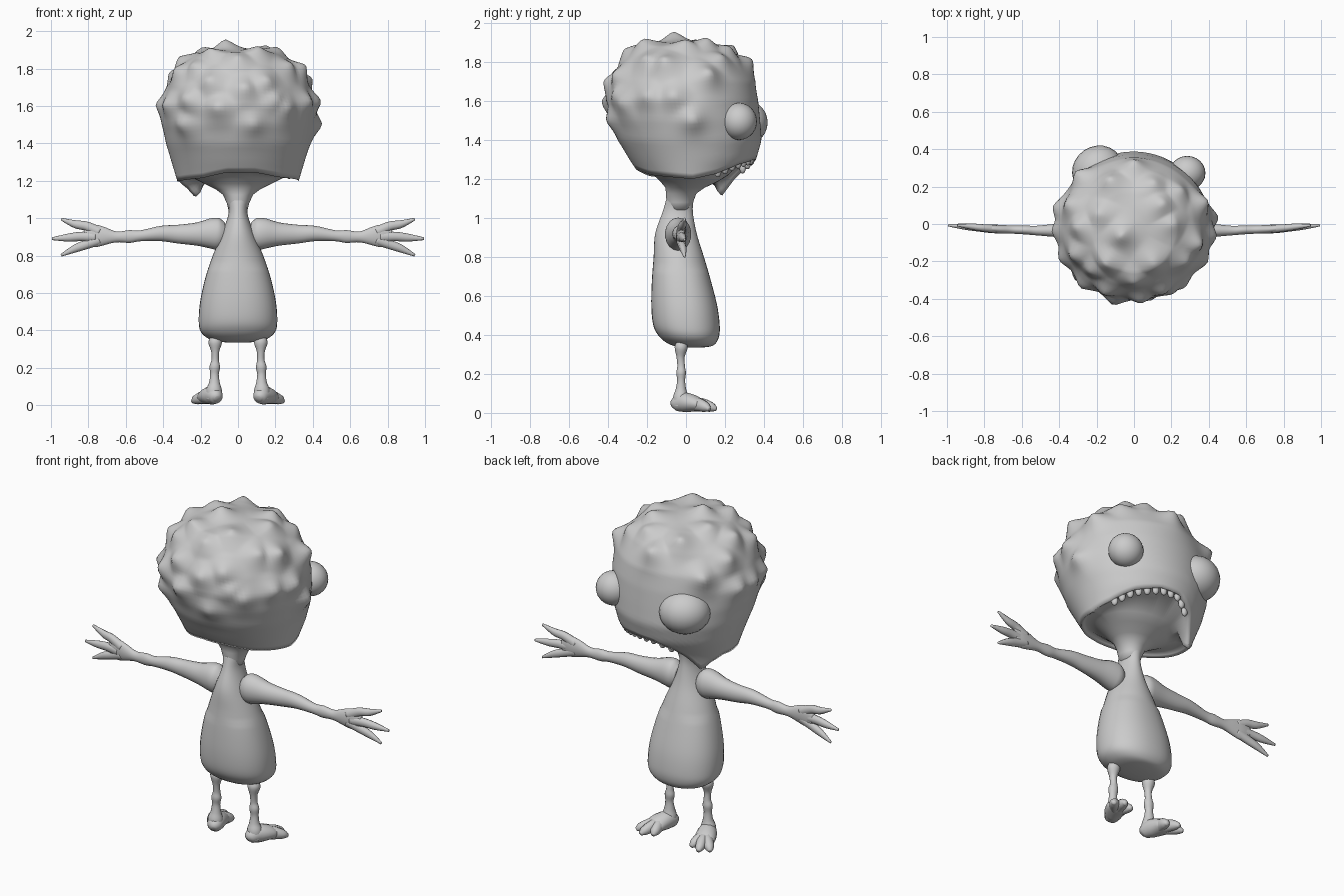
import bpy, bmesh, math, random
from mathutils import Vector

if "Cube" in bpy.data.objects:
    bpy.data.objects.remove(bpy.data.objects["Cube"])

random.seed(7)
grey = bpy.data.materials.new("plain grey")
grey.diffuse_color = (0.6, 0.6, 0.6, 1)
grey.use_nodes = True
grey.node_tree.nodes["Principled BSDF"].inputs["Base Color"].default_value = grey.diffuse_color


def finish(name, bm):
    bmesh.ops.recalc_face_normals(bm, faces=bm.faces)
    me = bpy.data.meshes.new(name)
    bm.to_mesh(me)
    bm.free()
    me.materials.append(grey)
    for p in me.polygons:
        p.use_smooth = True
    ob = bpy.data.objects.new(name, me)
    bpy.context.collection.objects.link(ob)
    return ob


def loft(name, rings):
    """Skin a list of equal-length point rings and close both ends."""
    bm = bmesh.new()
    vs = [[bm.verts.new(p) for p in r] for r in rings]
    n = len(vs[0])
    for a, b in zip(vs, vs[1:]):
        for i in range(n):
            bm.faces.new((a[i], a[(i + 1) % n], b[(i + 1) % n], b[i]))
    for r in (vs[0], vs[-1]):
        c = bm.verts.new(sum((v.co for v in r), Vector()) / n)
        for i in range(n):
            bm.faces.new((r[i], r[(i + 1) % n], c))
    return finish(name, bm)


def spline(keys, sub=5):
    """Catmull-Rom through tuples of any width."""
    k = [keys[0]] + list(keys) + [keys[-1]]
    out = []
    for i in range(1, len(k) - 2):
        for s in range(sub):
            t = s / sub
            out.append([0.5 * (2 * b + (c - a) * t + (2 * a - 5 * b + 4 * c - d) * t * t
                               + (3 * b - a - 3 * c + d) * t ** 3)
                        for a, b, c, d in zip(*k[i - 1:i + 3])])
    return out + [list(keys[-1])]


def tube(name, keys, ref, segs=14, mirror=1):
    """keys: x, y, z, radius along ref, radius across ref."""
    st = spline(keys)
    pts = [Vector(s[:3]) for s in st]
    rings = []
    for i, s in enumerate(st):
        t = (pts[min(i + 1, len(pts) - 1)] - pts[max(i - 1, 0)]).normalized()
        u = (Vector(ref) - t * t.dot(Vector(ref))).normalized()
        w = t.cross(u)
        ring = []
        for j in range(segs):
            a = 2 * math.pi * j / segs
            p = pts[i] + u * max(s[3], .002) * math.cos(a) + w * max(s[4], .002) * math.sin(a)
            ring.append((p.x * mirror, p.y, p.z))
        rings.append(ring)
    return loft(name, rings)


def table(rows, x):
    """Linear lookup in rows of (key, value, ...)."""
    for a, b in zip(rows, rows[1:]):
        if x <= b[0]:
            t = max(0, (x - a[0]) / (b[0] - a[0]))
            return [p + (q - p) * t for p, q in zip(a[1:], b[1:])]
    return rows[-1][1:]


# Head shell: half width, back and front reach against depth below the crown
TOP = 1.905
shape = [(0, 0, 0, 0), (.025, .22, -.25, .17), (.105, .32, -.33, .29), (.205, .38, -.38, .35),
         (.305, .41, -.402, .37), (.405, .405, -.385, .38), (.505, .385, -.35, .388),
         (.605, .355, -.29, .36), (.705, .325, -.225, .29), (.8, .3, -.2, .26)]
shape = [(math.sqrt(r[0]),) + r[1:] for r in shape]
# Lower edge height against angle, with the mouth arch and hanging corner
hem_rows = [(0, 1.2), (25, 1.225), (50, 1.275), (75, 1.3), (95, 1.295), (115, 1.24), (130, 1.16),
            (139, 1.11), (150, 1.16), (165, 1.195), (200, 1.2), (235, 1.215), (260, 1.245),
            (285, 1.245), (310, 1.22), (335, 1.21), (360, 1.2)]


def hem(deg):
    return table(hem_rows, deg % 360)[0]


def head_point(deg, z):
    hx, yb, yf = table(shape, math.sqrt(max(TOP - z, 0)))
    a = math.radians(deg)
    return Vector((hx * math.cos(a), (yb + yf) / 2 + (yf - yb) / 2 * math.sin(a), z))


# Horny bumps over the scalp: angle and height
spots = [(225, 1.5), (281, 1.5), (256, 1.58), (308, 1.58), (247, 1.72), (293, 1.72), (270, 1.84),
         (205, 1.77), (299, 1.63), (353, 1.62), (183, 1.6), (153, 1.885), (45, 1.885), (217, 1.902),
         (230, 1.88), (326, 1.8), (90, 1.78), (135, 1.68), (160, 1.75), (178, 1.83), (20, 1.72),
         (40, 1.81), (345, 1.78), (333, 1.62), (205, 1.6), (10, 1.885), (300, 1.885), (115, 1.84),
         (68, 1.85), (230, 1.63), (5, 1.5), (165, 1.6), (275, 1.68), (225, 1.8)]
bumps = [(head_point(d, z), random.uniform(.03, .06)) for d, z in spots]
mid = Vector((0, -.01, 1.5))


def bumped(p):
    h = max(a * math.exp(-((p - c).length / .058) ** 1.5) for c, a in bumps)
    return p + (p - mid).normalized() * h


SEG, ROWS = 120, 56
angles = [360 * j / SEG for j in range(SEG)]
rings = []
for i in range(1, ROWS + 1):
    s = (i / ROWS) ** 1.15
    rings.append([bumped(head_point(d, TOP - (TOP - hem(d)) * s * s)) for d in angles])
# Underside: lip, mouth floor, then a funnel into the neck
lip = rings[-1]
rings.append([Vector((p.x * .95, p.y * .95, p.z + .01)) for p in lip])
rings.append([Vector((p.x * .9, p.y * .9, p.z + .02)) for p in lip])
for y, rx, ry, z in [(.025, .24, .185, 1.215), (.015, .18, .145, 1.185), (-.005, .12, .1, 1.155),
                     (-.025, .08, .078, 1.125), (-.032, .06, .068, 1.08), (-.035, .05, .06, 1.04)]:
    rings.append([Vector((rx * math.cos(math.radians(d)), y + ry * math.sin(math.radians(d)), z))
                  for d in angles])
loft("head", rings)


def ball(name, loc, size, turn=0.0):
    bm = bmesh.new()
    bmesh.ops.create_uvsphere(bm, u_segments=24, v_segments=14, radius=1)
    ob = finish(name, bm)
    ob.location, ob.scale, ob.rotation_euler = loc, size, (0, 0, turn)


# Mismatched bulging eyes
ball("large_eye", (-.195, .288, 1.49), (.14, .128, .122), math.radians(34))
ball("small_eye", (.285, .272, 1.495), (.097, .092, .095))

# Teeth hanging from the upper lip
for i in range(11):
    d = 30 + i * 8
    p = head_point(d, hem(d))
    ball("tooth", (p.x * .94, p.y * .94, p.z + .002), (.019, .016, .028), math.radians(d + 90))

# Torso: horizontal rings, pear shaped, with a boxy lower end
body = spline([(1.1, .06, -.1, .04), (1.03, .05, -.12, .035), (.92, .085, -.158, .055),
               (.8, .135, -.166, .092), (.68, .175, -.175, .127), (.55, .203, -.178, .16),
               (.45, .21, -.168, .173), (.395, .2, -.14, .17), (.36, .165, -.1, .155),
               (.342, .115, -.055, .13), (.335, .05, .0, .08)])
torso = []
for z, rx, y0, y1 in body:
    e = .9 if z < .75 else 1
    ring = []
    for j in range(36):
        c, s = math.cos(j * math.pi / 18), math.sin(j * math.pi / 18)
        ring.append((math.copysign(abs(c) ** e, c) * rx,
                     (y0 + y1) / 2 + math.copysign(abs(s) ** e, s) * (y1 - y0) / 2, z))
    torso.append(ring)
loft("torso", torso)

for side, m in (("left", -1), ("right", 1)):
    # Arm with shoulder, elbow, wrist and flat palm
    tube(side + "_arm", [(.07, -.04, .915, .06, .05), (.1, -.04, .916, .082, .066),
                         (.14, -.04, .918, .082, .066), (.22, -.036, .915, .062, .052),
                         (.32, -.032, .915, .05, .04), (.41, -.034, .918, .041, .036),
                         (.52, -.035, .906, .029, .026), (.58, -.032, .902, .034, .024),
                         (.65, -.03, .9, .029, .022), (.72, -.028, .904, .05, .024),
                         (.77, -.024, .905, .06, .022), (.82, -.02, .9, .04, .015)],
         (0, 0, 1), 18, m)
    # Splayed fingers, the upper two forming a fork
    for path in ([(.74, .925), (.81, .957), (.87, .968), (.945, .995)],
                 [(.76, .9), (.84, .902), (.91, .896), (.995, .89)],
                 [(.74, .885), (.81, .86), (.87, .838), (.945, .802)]):
        keys = [(x, -.027 + .02 * i / 3, z, r, r * .8)
                for i, ((x, z), r) in enumerate(zip(path, (.029, .025, .021, .007)))]
        tube(side + "_finger", keys, (0, 0, 1), 10, m)
    # Knobbly leg
    tube(side + "_leg", [(.122, -.02, .37, .025, .025), (.122, -.025, .335, .036, .034),
                         (.122, -.028, .285, .021, .021), (.122, -.025, .24, .02, .02),
                         (.124, -.025, .205, .028, .025), (.126, -.025, .165, .023, .021),
                         (.126, -.026, .12, .029, .028), (.128, -.027, .08, .042, .04),
                         (.13, -.025, .03, .042, .042)], (1, 0, 0), 14, m)
    # Foot: heel and high instep, then three long toes
    tube(side + "_foot", [(.11, -.07, .035, .015, .015), (.116, -.055, .043, .036, .036),
                          (.132, -.015, .054, .05, .05), (.152, .03, .05, .058, .045),
                          (.165, .07, .04, .056, .034), (.172, .1, .03, .03, .018)],
         (1, 0, 0), 16, m)
    for x, y in ((.125, .13), (.19, .155), (.242, .12)):
        keys = [(.145 + (x - .145) * t, .02 + (y - .02) * t, z, r, r * h)
                for t, z, r, h in ((0, .045, .026, 1.3), (.4, .043, .03, 1.2),
                                   (.8, .03, .026, 1), (1, .018, .011, .9))]
        tube(side + "_toe", keys, (1, 0, 0), 10, m)
